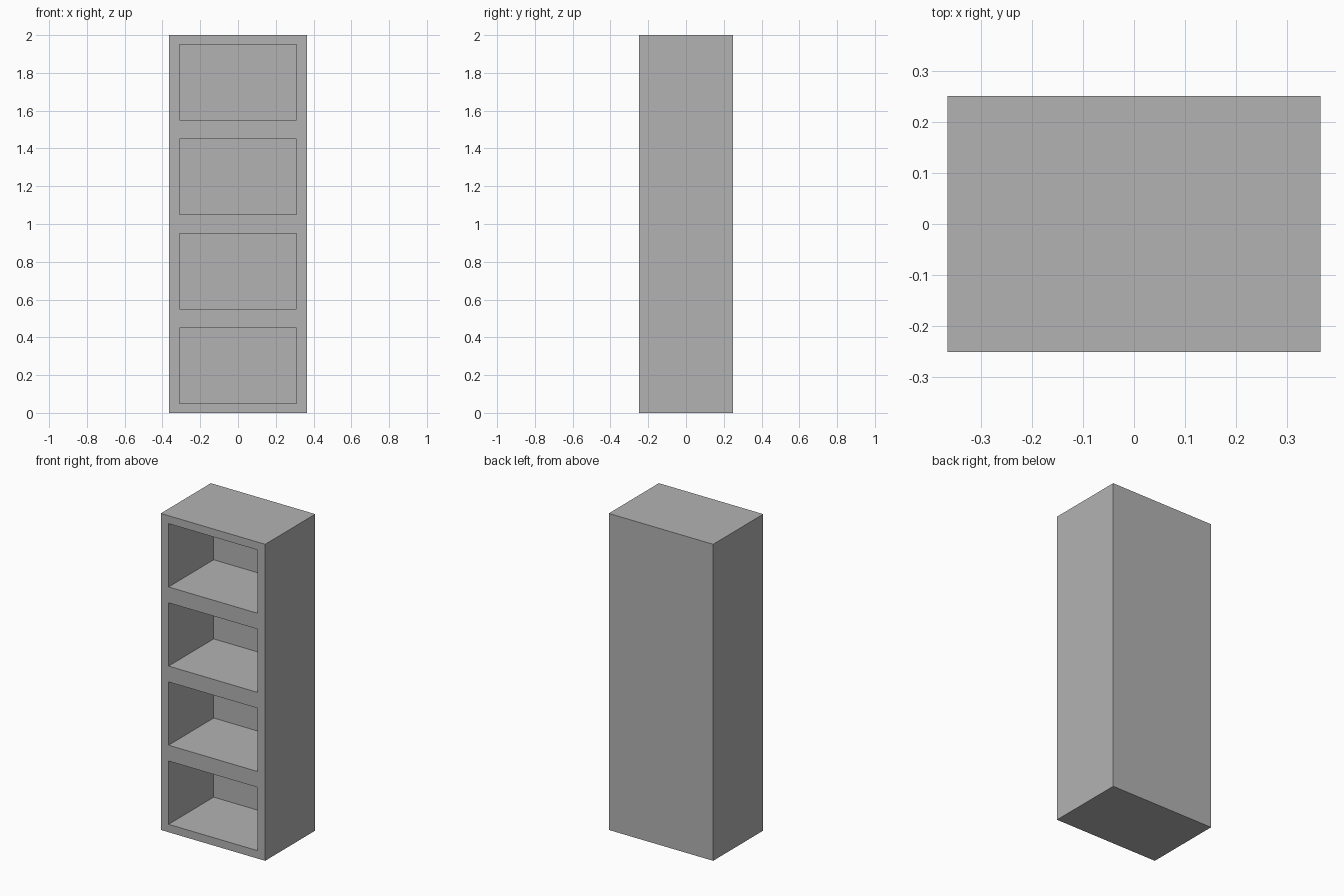
import bpy
import bmesh
from mathutils import Vector

default_cube = bpy.data.objects.get("Cube")
if default_cube:
    bpy.data.objects.remove(default_cube, do_unlink=True)

# Overall size and panel thicknesses
WIDTH, DEPTH, HEIGHT = 0.73, 0.5, 2.0
SHELVES = 4
SIDE, BOARD, BACK = 0.055, 0.05, 0.05
PITCH = HEIGHT / SHELVES

# Plain grey finish
grey = bpy.data.materials.new("grey")
grey.use_nodes = True
colour = (0.45, 0.45, 0.45, 1)
grey.diffuse_color = colour
grey.node_tree.nodes["Principled BSDF"].inputs["Base Color"].default_value = colour

# Solid cabinet block standing on the floor
bm = bmesh.new()
bmesh.ops.create_cube(bm, size=1)
bmesh.ops.scale(bm, vec=(WIDTH, DEPTH, HEIGHT), verts=bm.verts)
bmesh.ops.translate(bm, vec=(0, 0, HEIGHT / 2), verts=bm.verts)


def front_faces():
    return [f for f in bm.faces if f.normal.y < -0.9]


def cut_front(point, normal):
    """Split only the front of the cabinet along a plane."""
    faces = front_faces()
    edges = {e for f in faces for e in f.edges}
    verts = {v for f in faces for v in f.verts}
    bmesh.ops.bisect_plane(bm, geom=faces + list(edges) + list(verts),
                           plane_co=point, plane_no=normal)
    bm.normal_update()


# Outline the openings on the front
bm.normal_update()
for side in (-1, 1):
    cut_front(Vector((side * (WIDTH / 2 - SIDE), 0, 0)), Vector((1, 0, 0)))
for i in range(SHELVES):
    for z in (i * PITCH + BOARD, (i + 1) * PITCH - BOARD):
        cut_front(Vector((0, 0, z)), Vector((0, 0, 1)))


def is_opening(face):
    c = face.calc_center_median()
    return abs(c.x) < WIDTH / 2 - SIDE and BOARD < c.z % PITCH < PITCH - BOARD


# Push the openings back to form the compartments
openings = [f for f in front_faces() if is_opening(f)]
result = bmesh.ops.extrude_discrete_faces(bm, faces=openings)
pushed = list({v for f in result["faces"] for v in f.verts})
bmesh.ops.translate(bm, vec=(0, DEPTH - BACK, 0), verts=pushed)
bmesh.ops.recalc_face_normals(bm, faces=bm.faces)

mesh = bpy.data.meshes.new("shelf_cabinet")
bm.to_mesh(mesh)
bm.free()
mesh.materials.append(grey)
cabinet = bpy.data.objects.new("shelf_cabinet", mesh)
bpy.context.collection.objects.link(cabinet)
